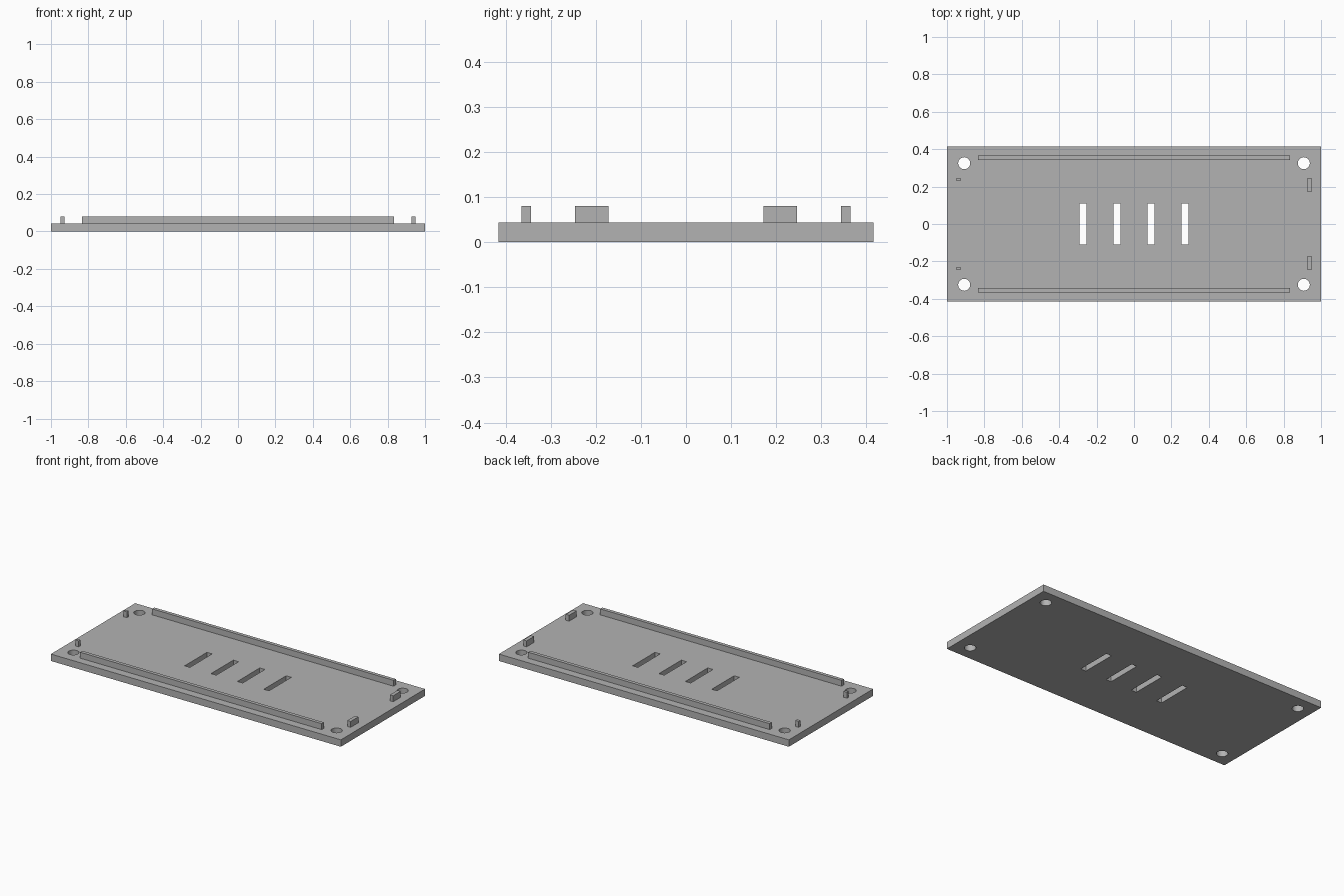
import bpy
import bmesh
from mathutils import Matrix

if "Cube" in bpy.data.objects:
    bpy.data.objects.remove(bpy.data.objects["Cube"], do_unlink=True)

HALF_Y = 0.415
PLATE_TOP = 0.043
RIB_TOP = 0.08

grey = bpy.data.materials.new("plain grey")
grey.use_nodes = True
grey.diffuse_color = (0.45, 0.45, 0.45, 1)
grey.node_tree.nodes["Principled BSDF"].inputs["Base Color"].default_value = grey.diffuse_color


def add_object(name, bm):
    mesh = bpy.data.meshes.new(name)
    bm.to_mesh(mesh)
    bm.free()
    mesh.materials.append(grey)
    obj = bpy.data.objects.new(name, mesh)
    bpy.context.collection.objects.link(obj)
    return obj


def add_box(bm, x, y, z):
    """Box spanning the (min, max) pairs x, y and z."""
    spans = (x, y, z)
    centre = [(a + b) / 2 for a, b in spans]
    size = [b - a for a, b in spans]
    bmesh.ops.create_cube(bm, size=1, matrix=Matrix.Translation(centre) @ Matrix.Diagonal((*size, 1)))


def box(name, x, y, z):
    bm = bmesh.new()
    add_box(bm, x, y, z)
    return add_object(name, bm)


# Base plate
plate = box("base_plate", (-1, 1), (-HALF_Y, HALF_Y), (0, PLATE_TOP))

# Cutter: four round corner holes and a row of four slots
bm = bmesh.new()
for sx in (-1, 1):
    for sy in (-1, 1):
        bmesh.ops.create_cone(bm, cap_ends=True, segments=32, radius1=0.032, radius2=0.032,
                              depth=0.3, matrix=Matrix.Translation((sx * 0.908, sy * 0.325, 0)))
for i in range(4):
    x = (i - 1.5) * 0.182
    add_box(bm, (x - 0.018, x + 0.018), (-0.11, 0.11), (-0.1, 0.15))
cutter = add_object("hole_cutter", bm)
cutter.hide_render = True

# Cut the plate and discard the cutter
cut = plate.modifiers.new("holes", "BOOLEAN")
cut.operation = "DIFFERENCE"
cut.solver = "EXACT"
cut.object = cutter
bpy.context.view_layer.objects.active = plate
bpy.ops.object.modifier_apply(modifier=cut.name)
bpy.data.objects.remove(cutter, do_unlink=True)

# Long rails, end blocks and small pegs, mirrored front to back
for side, s in (("front", -1), ("back", 1)):
    for part, x, y in (("rail", (-0.833, 0.833), (0.343, 0.365)),
                       ("left_block", (0.927, 0.95), (0.172, 0.246)),
                       ("right_peg", (-0.95, -0.927), (0.229, 0.246))):
        box(f"{side}_{part}", x, sorted(s * v for v in y), (PLATE_TOP, RIB_TOP))
